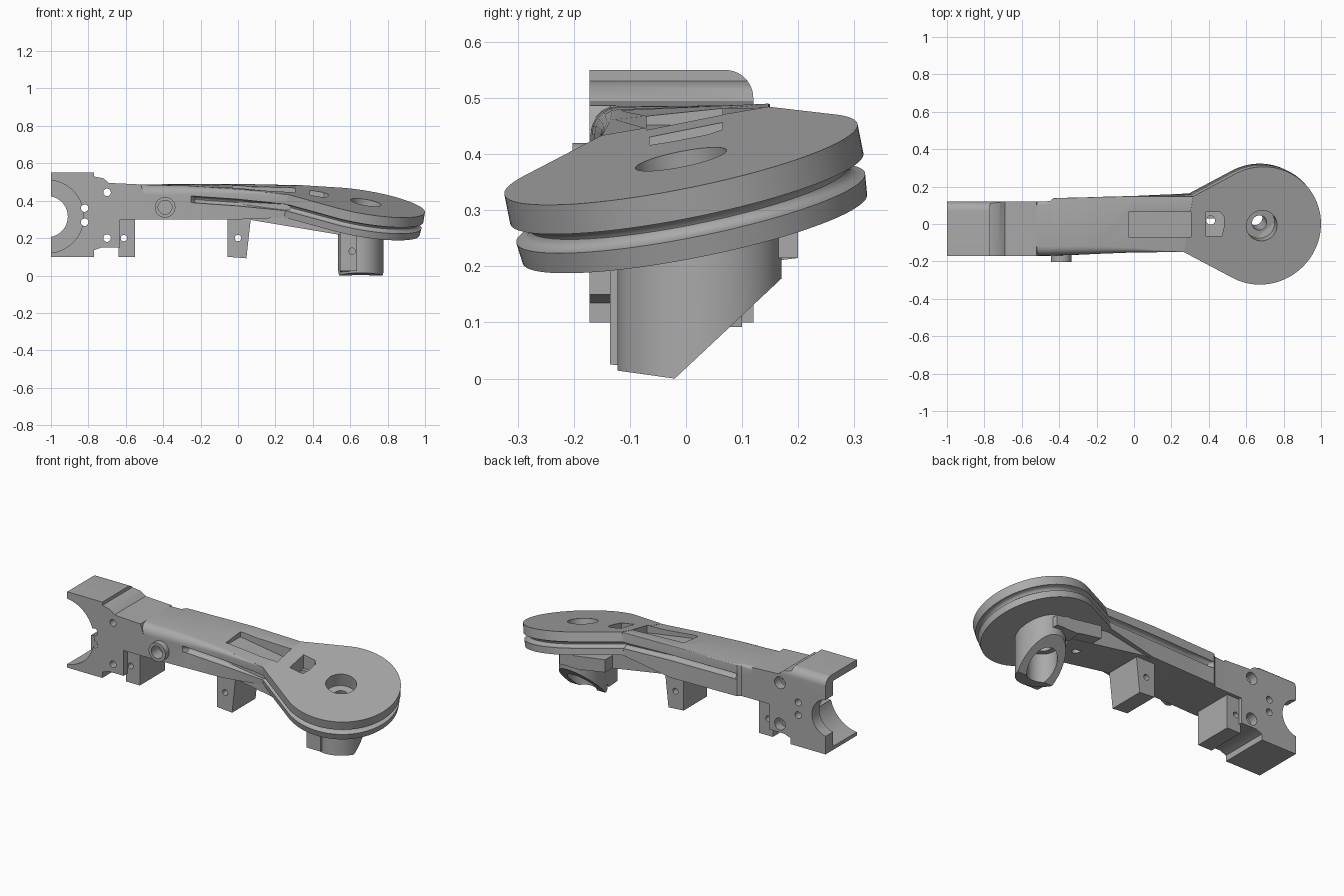
import bpy, bmesh, math
from mathutils import Vector, Matrix

if "Cube" in bpy.data.objects:
    bpy.data.objects.remove(bpy.data.objects["Cube"], do_unlink=True)

grey = bpy.data.materials.new("plain_grey")
grey.use_nodes = True
grey.diffuse_color = (0.4, 0.4, 0.4, 1)
grey.node_tree.nodes["Principled BSDF"].inputs["Base Color"].default_value = grey.diffuse_color


def finish(name, bm):
    bmesh.ops.recalc_face_normals(bm, faces=bm.faces[:])
    mesh = bpy.data.meshes.new(name)
    bm.to_mesh(mesh)
    bm.free()
    mesh.materials.append(grey)
    obj = bpy.data.objects.new(name, mesh)
    bpy.context.collection.objects.link(obj)
    return obj


def loft(name, rings):
    """Skin a list of equal-length point rings and cap both ends."""
    bm = bmesh.new()
    rows = [[bm.verts.new(p) for p in ring] for ring in rings]
    n = len(rows[0])
    for a, b in zip(rows, rows[1:]):
        for i in range(n):
            j = (i + 1) % n
            bm.faces.new((a[i], a[j], b[j], b[i]))
    bm.faces.new(rows[0])
    bm.faces.new(rows[-1])
    return finish(name, bm)


def prism(name, pts, axis, lo, hi):
    """Extrude a 2D polygon along one world axis."""
    def place(p, t):
        v = list(p)
        v.insert("xyz".index(axis), t)
        return v
    return loft(name, [[place(p, t) for p in pts] for t in (lo, hi)])


def box(name, x, y, z):
    return prism(name, [(x[0], y[0]), (x[1], y[0]), (x[1], y[1]), (x[0], y[1])], "z", *z)


def rod(name, a, b, r, sides=48):
    a, b = Vector(a), Vector(b)
    turn = (b - a).to_track_quat("Z", "Y").to_matrix()
    ring = [turn @ Vector((r * math.cos(t), r * math.sin(t), 0))
            for t in (math.tau * i / sides for i in range(sides))]
    return loft(name, [[p + a for p in ring], [p + b for p in ring]])


def cut(cutter, *targets):
    cutter.hide_render = True
    for obj in targets:
        bpy.context.view_layer.objects.active = obj
        mod = obj.modifiers.new("cut", "BOOLEAN")
        mod.operation, mod.solver, mod.object = "DIFFERENCE", "EXACT", cutter
        bpy.ops.object.modifier_apply(modifier=mod.name)
    bpy.data.objects.remove(cutter, do_unlink=True)


# Tilted frame shared by the pulley head and the end of the arm
normal = Vector((0.17, -0.2, 1)).normalized()
head = Matrix.Translation((0.683, -0.009, 0.391)) @ \
    Vector((0, 0, 1)).rotation_difference(normal).to_matrix().to_4x4()
# Rim profile: (depth, inset), flat rim - round groove - slightly smaller flat rim
groove = [(0.072 - 0.018 * math.cos(t), 0.03 * math.sin(t) + 0.004 * i / 8)
          for i, t in ((i, math.pi * i / 8) for i in range(9))]
levels = groove + [(0.128, 0.008)]
FRONT, BACK = Vector((-0.42, -0.137)), Vector((-0.375, 0.165))


def head_ring(depth, inset):
    """Disc outline with straight tangents running into the arm."""
    r = 0.321 - inset
    lo, hi = FRONT + Vector((0, inset)), BACK - Vector((0, inset))

    def tangent(p, sign):
        return math.atan2(p.y, p.x) - sign * math.acos(r / p.length)
    a0, a1 = tangent(lo, -1), tangent(hi, 1)
    pts = [lo]
    pts += [(r * math.cos(a0 + (a1 - a0) * i / 72), r * math.sin(a0 + (a1 - a0) * i / 72))
            for i in range(73)]
    pts.append(hi)
    return [head @ Vector((p[0], p[1], -depth)) for p in pts]


pulley_head = loft("pulley_head", [head_ring(d, i) for d, i in [(0, 0)] + levels])


# Arm: twisted loft whose side grooves carry on from the head
def arm_side(x, y, inward, z, g, c):
    """One side from top to bottom: rounded shoulder c, groove strength g."""
    pts = [(x, y + inward * c * (1 - math.sin(t)), z - c * (1 - math.cos(t)))
           for t in (math.pi / 2 * i / 5 for i in range(6))]
    pts += [(x, y + inward * g * i, z - d) for d, i in levels[:-1]]
    return pts + [(x, y, 0.3)]


def arm_ring(x, y0, y1, z0, z1, g0, g1, c0, c1):
    return arm_side(x, y0, 1, z0, g0, c0) + arm_side(x, y1, -1, z1, g1, c1)[::-1]


def end_side(corner, inward):
    pts = [(0.0002 * i, 0) for i in range(6)] + levels
    return [head @ Vector((corner.x + 0.01, corner.y + inward * i, -d)) for d, i in pts]


arm = loft("arm", [
    arm_ring(-0.52, -0.17, 0.12, 0.487, 0.487, 0, 0, 0.05, 0.02),
    arm_ring(-0.45, -0.17, 0.122, 0.485, 0.487, 0, 0, 0.05, 0.015),
    arm_ring(-0.43, -0.168, 0.138, 0.484, 0.488, 0, 0, 0.05, 0.006),
    arm_ring(-0.41, -0.168, 0.139, 0.484, 0.488, 0, 1, 0.05, 0.005),
    arm_ring(-0.25, -0.163, 0.143, 0.48, 0.489, 0, 1, 0.045, 0.005),
    arm_ring(-0.23, -0.161, 0.144, 0.478, 0.489, 1, 1, 0.042, 0.005),
    arm_ring(0, -0.152, 0.15, 0.462, 0.49, 1, 1, 0.025, 0.004),
    end_side(FRONT, 1) + end_side(BACK, -1)[::-1]])
under_web = prism("under_web", [(-0.1, 0.3), (0.05, 0.3), (0.56, 0.215), (0.56, 0.3),
                                (0.28, 0.38), (-0.1, 0.4)], "y", -0.12, 0.13)
head_web = prism("head_web", [(0.39, 0.245), (0.54, 0.22), (0.69, 0.215), (0.69, 0.275),
                              (0.39, 0.32)], "y", 0.03, 0.2)

# Clamp block at the shoulder end
clamp = prism("clamp_block", [(-1, 0.1), (-0.77, 0.1), (-0.77, 0.135), (-0.73, 0.15),
                              (-0.63, 0.15), (-0.63, 0.3), (-0.5, 0.3), (-0.5, 0.43),
                              (-0.52, 0.487), (-0.69, 0.495), (-0.72, 0.52),
                              (-0.77, 0.53), (-0.77, 0.55), (-1, 0.55)], "y", -0.172, 0.12)
cut(rod("bearing_seat", (-1.02, -0.3, 0.315), (-1.02, 0.05, 0.315), 0.195, 64), clamp)
cut(rod("shaft_hole", (-1.02, -0.3, 0.315), (-1.02, 0.3, 0.315), 0.11, 64), clamp)
arc = [(0.07 + 0.05 * math.cos(t), 0.5 + 0.05 * math.sin(t))
       for t in (math.pi / 2 * i / 10 for i in range(11))]
cut(prism("corner_round", [(0.14, 0.5)] + arc + [(0.07, 0.57), (0.14, 0.57)],
          "x", -1.1, -0.68), clamp)

# Feet under the arm
foot_a = box("rear_foot", (-0.64, -0.55), (-0.135, 0.1), (0.1, 0.32))
foot_b = prism("middle_foot", [(-0.055, 0.1), (0.045, 0.092), (0.07, 0.32), (-0.055, 0.32)],
               "y", -0.12, 0.1)
foot_c = prism("head_foot", [(-0.135, 0.025), (-0.06, 0.02), (0.12, 0.205), (0.2, 0.215),
                             (0.2, 0.29), (-0.135, 0.24)], "x", 0.545, 0.635)

# Bolt holes running front to back
for x, z in ((-0.7, 0.445), (-0.82, 0.36), (-0.82, 0.285), (-0.7, 0.2)):
    cut(rod("bolt", (x, -0.3, z), (x, 0.3, z), 0.02, 24), clamp)
for z in (0.445, 0.2):
    cut(rod("socket", (-0.7, 0.07, z), (-0.7, 0.3, z), 0.035, 32), clamp)
for x, z, foot in ((-0.61, 0.2, foot_a), (0, 0.2, foot_b), (0.61, 0.13, foot_c)):
    cut(rod("bolt", (x, -0.3, z), (x, 0.3, z), 0.017, 24), foot)

# Hub below the head, sliced at an angle and hollow
hub = rod("hub", (0, 0, 0), (0, 0, 0.3), 0.122, 64)
hub.data.transform(Matrix.Translation((0.657, 0.024, 0)) @ Matrix.Diagonal((1, 1.2, 1, 1)))
cut(prism("hub_slice", [(-0.02, 0), (0.22, 0.225), (0.3, -0.1), (-0.2, -0.1), (-0.2, 0.025)],
          "x", 0.4, 0.9), hub)
cut(rod("hub_bore", (0.655, 0.035, -0.1), (0.655, 0.035, 0.17), 0.08), hub, head_web, foot_c)

# Stepped bore through the head
cut(rod("bore", head @ Vector((0, 0, 0.1)), head @ Vector((0, 0, -0.08)), 0.083), pulley_head)
cut(rod("pin_hole", head @ Vector((0, 0, 0.1)), head @ Vector((0, 0, -0.5)), 0.04),
    pulley_head, hub, head_web, foot_c)

# Pockets in the top: a long one with a ramped floor and a small one
cut(prism("long_pocket", [(-0.03, 0.452), (0.305, 0.4), (0.305, 0.6), (-0.03, 0.6)],
          "y", -0.07, 0.065), arm, pulley_head, under_web)
cut(prism("small_pocket", [(0.385, -0.065), (0.47, -0.065), (0.48, -0.02), (0.48, 0.04),
                           (0.46, 0.065), (0.385, 0.065)], "z", 0.375, 0.6), pulley_head)
cut(rod("wire_hole", (0.41, 0.02, 0.1), (0.41, 0.02, 0.6), 0.024, 24), pulley_head, under_web)

# Round boss on the front
boss = rod("front_boss", (-0.39, -0.12, 0.365), (-0.39, -0.202, 0.365), 0.055)
cut(rod("boss_bore", (-0.39, -0.3, 0.365), (-0.39, -0.13, 0.365), 0.037), boss, arm)

# Shading
parts = [arm, pulley_head, under_web, head_web, clamp, foot_a, foot_b, foot_c, hub, boss]
bpy.ops.object.select_all(action="DESELECT")
for obj in parts:
    obj.select_set(True)
bpy.context.view_layer.objects.active = arm
bpy.ops.object.shade_smooth_by_angle(angle=math.radians(32))
